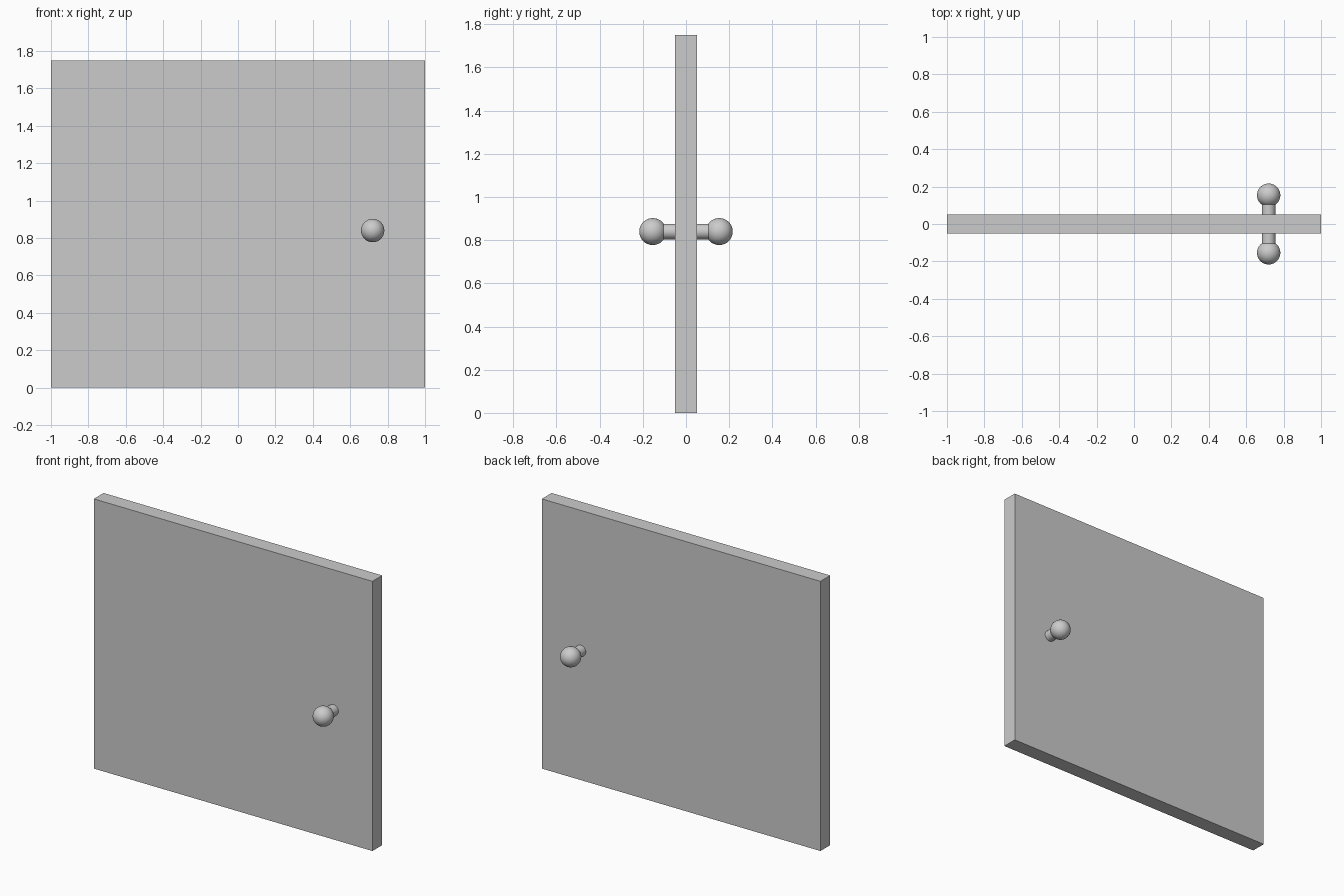
import bpy
from math import radians

if "Cube" in bpy.data.objects:
    bpy.data.objects.remove(bpy.data.objects["Cube"])

KNOB_X, KNOB_Z = 0.72, 0.84


def smooth(obj):
    bpy.ops.object.shade_smooth_by_angle(angle=radians(40))
    return obj


# Door panel
bpy.ops.mesh.primitive_cube_add(size=1, location=(0, 0, 0.875))
panel = bpy.context.object
panel.name = "door_panel"
panel.scale = (2.0, 0.1, 1.75)
bpy.ops.object.transform_apply(location=False, rotation=False, scale=True)

# Stem and round knob on each face of the door
for side, label in ((-1, "front"), (1, "back")):
    bpy.ops.mesh.primitive_cylinder_add(
        vertices=32, radius=0.036, depth=0.105,
        location=(KNOB_X, side * 0.1025, KNOB_Z), rotation=(radians(90), 0, 0))
    smooth(bpy.context.object).name = label + "_knob_stem"

    bpy.ops.mesh.primitive_uv_sphere_add(
        segments=32, ring_count=16, radius=0.0625,
        location=(KNOB_X, side * 0.154, KNOB_Z), rotation=(radians(90), 0, 0))
    smooth(bpy.context.object).name = label + "_knob"
